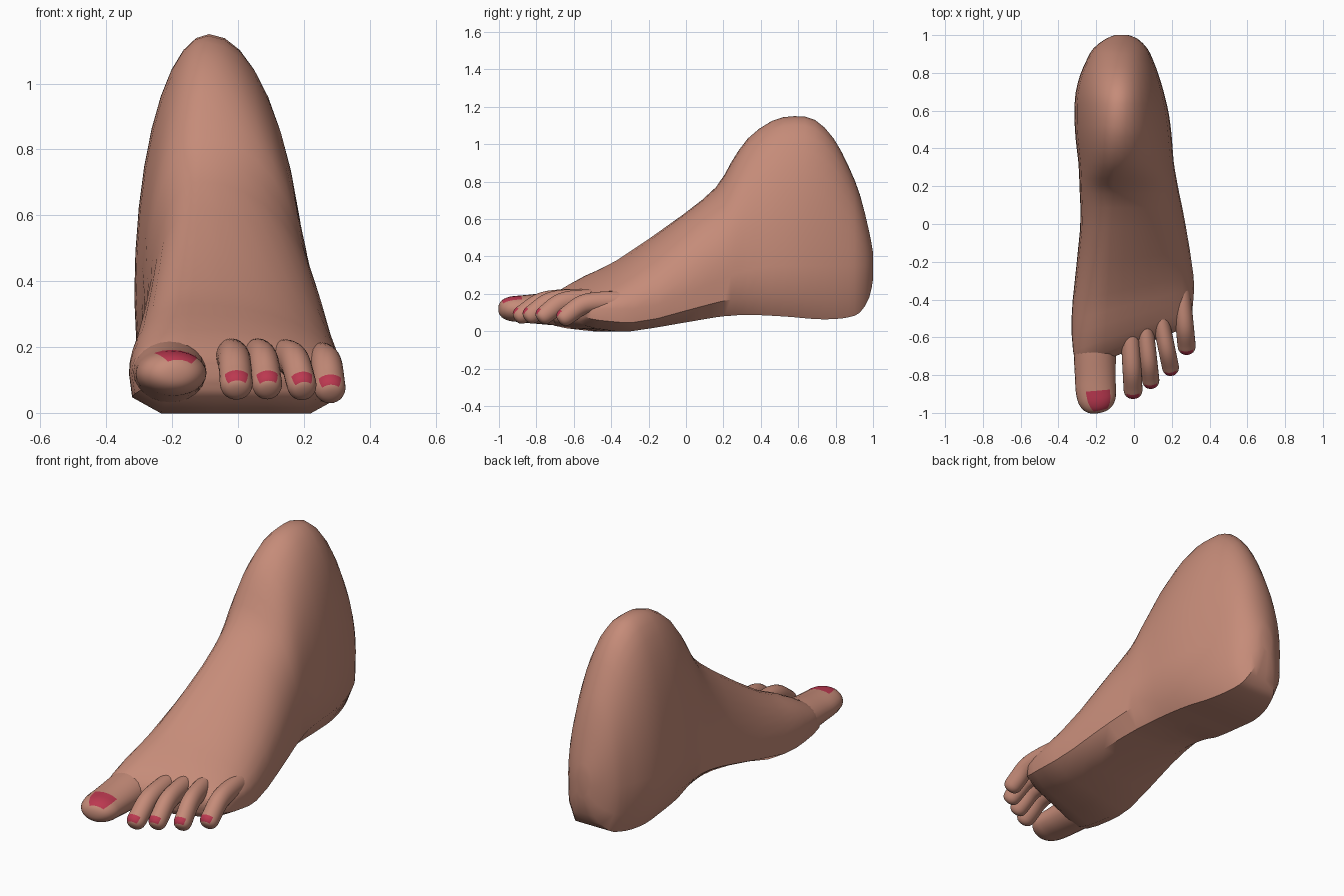
import bpy, bmesh, math
from mathutils import Vector

cube = bpy.data.objects.get("Cube")
if cube:
    bpy.data.objects.remove(cube, do_unlink=True)


def material(name, rgb):
    m = bpy.data.materials.new(name)
    m.use_nodes = True
    m.diffuse_color = (*rgb, 1)
    m.node_tree.nodes["Principled BSDF"].inputs["Base Color"].default_value = (*rgb, 1)
    return m


SKIN = material("skin", (0.56, 0.26, 0.19))
POLISH = material("red_nail_polish", (0.50, 0.04, 0.08))


def spline(rows, u):
    """Smooth interpolation through rows of numbers, u from 0 to 1."""
    f = u * (len(rows) - 1)
    i = min(int(f), len(rows) - 2)
    t = f - i
    a, b, c, d = (rows[min(max(i + k, 0), len(rows) - 1)] for k in (-1, 0, 1, 2))
    return [0.5 * (2 * q + (r - p) * t + (2 * p - 5 * q + 4 * r - s) * t * t
                   + (3 * q - p - 3 * r + s) * t ** 3) for p, q, r, s in zip(a, b, c, d)]


def loft(name, rings):
    """Skin closed rings and return the smooth-shaded object."""
    bm = bmesh.new()
    vs = [[bm.verts.new(p) for p in ring] for ring in rings]
    n = len(rings[0])
    for lower, upper in zip(vs, vs[1:]):
        for j in range(n):
            k = (j + 1) % n
            bm.faces.new((lower[j], lower[k], upper[k], upper[j]))
    bm.faces.new(vs[0])
    bm.faces.new(vs[-1])
    bmesh.ops.recalc_face_normals(bm, faces=bm.faces)
    me = bpy.data.meshes.new(name)
    bm.to_mesh(me)
    bm.free()
    ob = bpy.data.objects.new(name, me)
    bpy.context.collection.objects.link(ob)
    me.materials.append(SKIN)
    bpy.ops.object.select_all(action='DESELECT')
    ob.select_set(True)
    bpy.context.view_layer.objects.active = ob
    bpy.ops.object.shade_smooth_by_angle(angle=math.radians(35))
    return ob


# Foot and ankle sections: y, sole z, top z, inner x, outer x
SECTIONS = [
    (-.68, .07, .15, -.27, .27),
    (-.64, .03, .21, -.31, .30),
    (-.50, .006, .30, -.33, .315),
    (-.35, 0, .38, -.325, .315),
    (-.02, .045, .62, -.285, .275),
    (.16, .075, .77, -.287, .24),
    (.24, .083, .90, -.29, .225),
    (.33, .088, 1.03, -.295, .21),
    (.46, .083, 1.125, -.31, .20),
    (.58, .075, 1.15, -.315, .185),
    (.69, .065, 1.13, -.31, .16),
    (.79, .065, 1.03, -.285, .13),
    (.87, .075, .88, -.25, .10),
    (.93, .10, .73, -.215, .07),
    (.98, .18, .53, -.15, .02),
    (1.0, .28, .42, -.10, -.03),
]


def foot_ring(row):
    y, zb, zt, xl, xr = row
    slant = max(0, -.6 * y)          # toe line runs back towards the little toe
    xc = -.12 + .055 * y             # instep crest
    t = min(1, max(0, (y + .35) / .85))
    zw = .12 + .23 * t * t * (3 - 2 * t)   # height of the widest point
    pts = []
    for k in range(19):
        a = math.pi * k / 18
        c = math.cos(a)
        pts.append((xc + c * ((xr - xc) if c > 0 else (xc - xl)),
                    zw + (zt - zw) * math.sin(a)))
    # Bevelled sole with a raised inner arch
    w, h = xr - xl, zw - zb
    arch = .05 * max(0, 1 - ((y - .02) / .38) ** 2)
    pts += [(xl + .015 * w, zb + .4 * h + arch * .5), (xl + .15 * w, zb + arch),
            (xl + .4 * w, zb + arch * .4), (xr - .35 * w, zb),
            (xr - .15 * w, zb), (xr - .015 * w, zb + .4 * h)]
    return [(x, y + slant * (x + .05), z) for x, z in pts]


steps = (len(SECTIONS) - 1) * 2
loft("foot_and_ankle", [foot_ring(spline(SECTIONS, i / steps)) for i in range(steps + 1)])

RINGS, SIDES = 30, 24


def toe(name, path, nail_u, nail_angle):
    """Rounded tube along path rows of x, y, z, half width, half height."""
    us = [math.sin(i / RINGS * math.pi / 2) for i in range(RINGS + 1)]
    rings = []
    for u in us:
        x, y, z, rw, rh = spline(path, u)
        tangent = (Vector(spline(path, min(1, u + .01))[:3])
                   - Vector(spline(path, max(0, u - .01))[:3])).normalized()
        side = Vector((1, 0, 0))
        side = (side - tangent * side.x * tangent.x).normalized()
        up = tangent.cross(side)
        r = math.sqrt(max(.0004, 1 - max(0, (u - .8) / .2) ** 2))   # rounded tip
        angles = [2 * math.pi * j / SIDES for j in range(SIDES)]
        rings.append([Vector((x, y, z)) + side * (rw * r * math.cos(a))
                      + up * (rh * r * math.sin(a)) for a in angles])
    ob = loft(name, rings)
    # Painted nail on the top of the tip
    ob.data.materials.append(POLISH)
    for f in list(ob.data.polygons)[:RINGS * SIDES]:
        i, j = divmod(f.index, SIDES)
        u, a = (us[i] + us[i + 1]) / 2, (j + .5) * 360 / SIDES
        if nail_u[0] < u < nail_u[1] and nail_angle[0] < a < nail_angle[1]:
            f.material_index = 1


toe("big_toe", [(-.20, -.45, .14, .11, .10), (-.207, -.65, .125, .112, .095),
                (-.205, -.80, .12, .108, .08), (-.20, -.90, .12, .105, .07),
                (-.18, -1.0, .12, .09, .062)], (.70, .955), (52, 118))

# Curl shared by the small toes: fraction of length, z, half height
CURL = [(0, .165, .06), (.35, .17, .055), (.65, .155, .053), (.87, .10, .05), (1, .063, .047)]


def small_toe(name, root, tip, half_width, drop):
    path = [(root[0] + (tip[0] - root[0]) * f, root[1] + (tip[1] - root[1]) * f,
             z - drop, half_width, rh) for f, z, rh in CURL]
    toe(name, path, (.81, .94), (50, 130))


small_toe("second_toe", (-.025, -.50), (-.003, -.915), .05, 0)
small_toe("third_toe", (.05, -.48), (.092, -.86), .046, 0)
small_toe("fourth_toe", (.125, -.43), (.20, -.79), .045, .003)
small_toe("little_toe", (.245, -.30), (.282, -.68), .048, .012)
